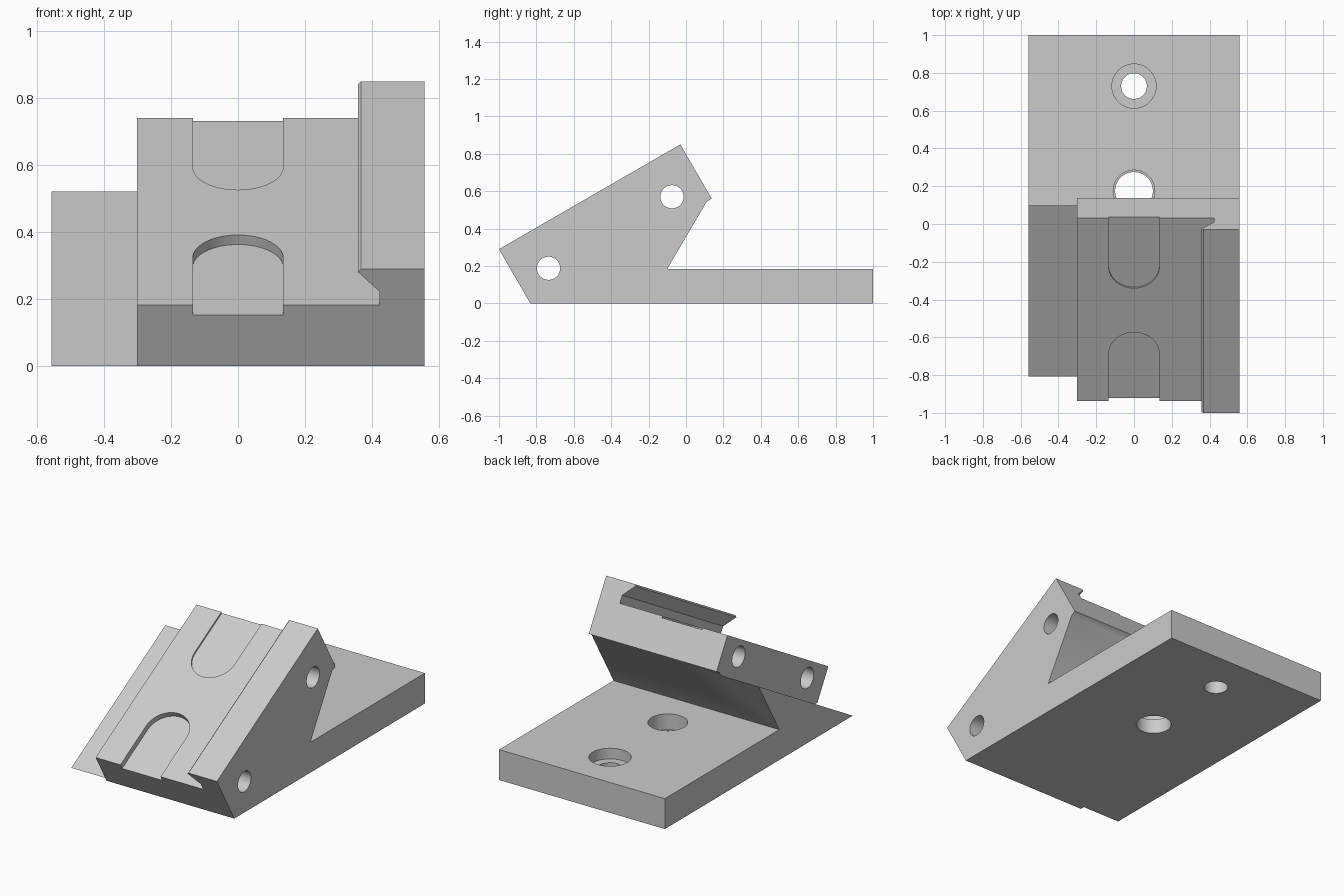
import bpy, bmesh
from math import sin, cos, pi, radians
from mathutils import Vector

if "Cube" in bpy.data.objects:
    bpy.data.objects.remove(bpy.data.objects["Cube"])

TILT = radians(30)
HALF_W = 0.558
LENGTH, THICK = 1.12, 0.335      # tilted block
CHANNEL = 0.125                  # depth of the dovetail channel


def tilted(x, s, n):
    """Block frame: x across, s up the slope, n out of the slope."""
    return Vector((x, -1 + s * cos(TILT) - n * sin(TILT),
                   0.29 + s * sin(TILT) + n * cos(TILT)))


def prism(name, pts, lo, hi, place):
    """Extrude a 2D outline from lo to hi; place(a, b, h) gives the position."""
    bm = bmesh.new()
    rings = [[bm.verts.new(place(a, b, h)) for a, b in pts] for h in (lo, hi)]
    bm.faces.new(rings[0])
    bm.faces.new(rings[1])
    for i in range(len(pts)):
        j = (i + 1) % len(pts)
        bm.faces.new((rings[0][i], rings[0][j], rings[1][j], rings[1][i]))
    bmesh.ops.recalc_face_normals(bm, faces=bm.faces)
    mesh = bpy.data.meshes.new(name)
    bm.to_mesh(mesh)
    bm.free()
    obj = bpy.data.objects.new(name, mesh)
    bpy.context.scene.collection.objects.link(obj)
    return obj


def arc(cx, cy, r, start=0.0, sweep=2 * pi, n=48):
    count = n if sweep >= 2 * pi else n + 1
    return [(cx + r * cos(start + sweep * i / n), cy + r * sin(start + sweep * i / n))
            for i in range(count)]


def cut(target, cutter):
    mod = target.modifiers.new("cut", 'BOOLEAN')
    mod.operation, mod.solver, mod.object = 'DIFFERENCE', 'EXACT', cutter
    cutter.hide_render = True
    graph = bpy.context.evaluated_depsgraph_get()
    graph.update()
    mesh = bpy.data.meshes.new_from_object(target.evaluated_get(graph))
    target.modifiers.clear()
    target.data = mesh
    bpy.data.objects.remove(cutter)


def across(y, z, x):
    return Vector((x, y, z))


def upright(x, y, z):
    return Vector((x, y, z))


# Body: base plate with tilted block in one side profile
corners = [tilted(0, s, n) for s, n in
           ((0, -THICK), (0, 0), (LENGTH, 0), (LENGTH, -THICK), (1.09, -THICK))]
profile = [(p.y, p.z) for p in corners] + [(-0.1, 0.185), (1, 0.185), (1, 0)]
profile[0] = (profile[0][0], 0)
body = prism("angled_bracket", profile, -HALF_W, HALF_W, across)

# Dovetail channel and lowered side step, run along the slope
section = [(-0.7, -0.348), (-0.302, -0.348), (-0.302, -CHANNEL), (0.423, -CHANNEL),
           (0.423, -0.078), (0.358, -0.01), (0.367, 0), (0.367, 0.2), (-0.7, 0.2)]
cut(body, prism("channel_cutter", section, -0.3, 1.5, lambda a, b, h: tilted(a, h, b)))

# Round-ended recesses in the channel floor, open at each end
R = 0.135
lower = arc(0, 0.285, R, 0, pi, 32) + [(-R, -0.2), (R, -0.2)]
upper = arc(0, 0.825, R, pi, pi, 32) + [(R, 1.4), (-R, 1.4)]
for outline, depth in ((lower, 0.033), (upper, 0.0105)):
    cut(body, prism("recess_cutter", outline, -CHANNEL - depth, 0.05, tilted))

# Cross holes through the block
for y, z in ((-0.075, 0.57), (-0.735, 0.188)):
    cut(body, prism("cross_hole_cutter", arc(y, z, 0.062), -1, 1, across))

# Stepped mounting holes through the base plate: y, bore, counterbore, step height
for y, bore, wide, step in ((0.73, 0.068, 0.117, 0.12), (0.175, 0.1, 0.11, 0.09)):
    cut(body, prism("bore_cutter", arc(0, y, bore), -0.1, 0.22, upright))
    cut(body, prism("counterbore_cutter", arc(0, y, wide), step, 0.22, upright))

# Grey finish
grey = bpy.data.materials.new("light_grey")
grey.use_nodes = True
colour = (0.6, 0.6, 0.6, 1)
grey.diffuse_color = colour
grey.node_tree.nodes["Principled BSDF"].inputs["Base Color"].default_value = colour
body.data.materials.clear()
body.data.materials.append(grey)

bpy.ops.object.select_all(action='DESELECT')
body.select_set(True)
bpy.context.view_layer.objects.active = body
bpy.ops.object.shade_smooth_by_angle(angle=radians(30))
